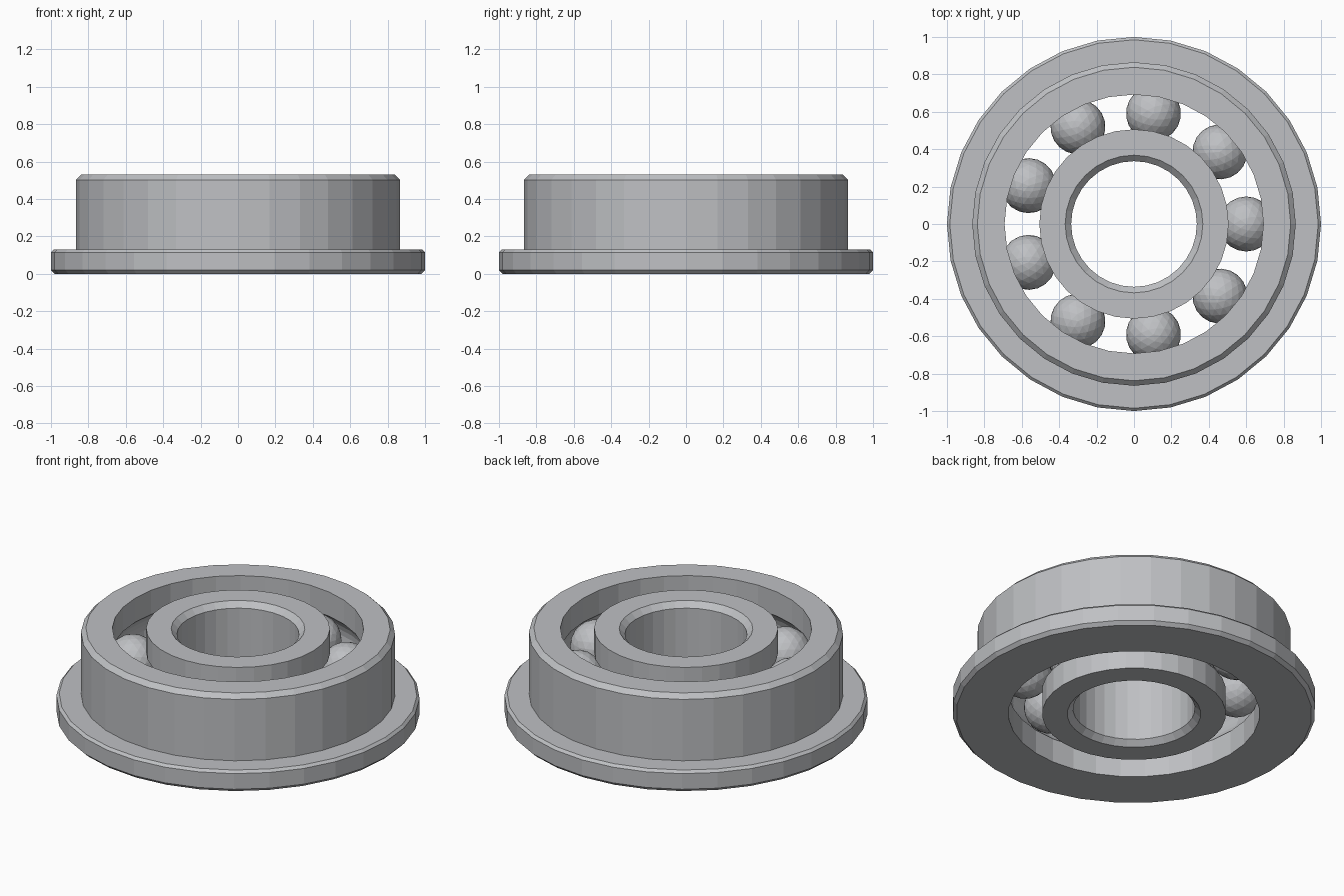
import bpy, bmesh
from math import sin, cos, pi, tau, asin

SIDES = 32
HEIGHT = 0.53
MID = HEIGHT / 2
PITCH = 0.6        # radius of the circle the balls sit on
BALL = 0.147
GROOVE = 0.15
COUNT = 9

cube = bpy.data.objects.get("Cube")
if cube:
    bpy.data.objects.remove(cube, do_unlink=True)

steel = bpy.data.materials.new("steel grey")
steel.use_nodes = True
colour = (0.52, 0.53, 0.55, 1)
steel.diffuse_color = colour
steel.node_tree.nodes["Principled BSDF"].inputs["Base Color"].default_value = colour


def add_object(name, bm):
    mesh = bpy.data.meshes.new(name)
    bm.to_mesh(mesh)
    bm.free()
    mesh.materials.append(steel)
    obj = bpy.data.objects.new(name, mesh)
    bpy.context.collection.objects.link(obj)
    return obj


def lathe(name, profile):
    """Revolve a closed (radius, z) profile around the z axis."""
    bm = bmesh.new()
    rings = []
    for i in range(SIDES):
        a = tau * i / SIDES
        rings.append([bm.verts.new((r * cos(a), r * sin(a), z)) for r, z in profile])
    n = len(profile)
    for i in range(SIDES):
        here, there = rings[i], rings[(i + 1) % SIDES]
        for j in range(n):
            k = (j + 1) % n
            bm.faces.new((here[j], there[j], there[k], here[k]))
    bmesh.ops.recalc_face_normals(bm, faces=bm.faces)
    return add_object(name, bm)


def groove(wall, side, steps=8):
    """Ball track cut into a wall, listed from low to high z."""
    half = asin(((GROOVE ** 2 - (wall - PITCH) ** 2) ** 0.5) / GROOVE)
    angles = [half * (2 * i / steps - 1) for i in range(steps + 1)]
    return [(PITCH + side * GROOVE * cos(a), MID + GROOVE * sin(a)) for a in angles]


# Flanged outer ring
outer_wall = 0.692
lathe("outer_ring", [
    (outer_wall, 0), (0.98, 0), (1.0, 0.02), (1.0, 0.115), (0.985, 0.13),
    (0.865, 0.13), (0.865, 0.503), (0.838, HEIGHT), (outer_wall, HEIGHT),
] + groove(outer_wall, 1)[::-1])

# Inner ring with chamfered bore
inner_wall = 0.506
lathe("inner_ring", [
    (inner_wall, HEIGHT), (0.368, HEIGHT), (0.336, HEIGHT - 0.032),
    (0.336, 0.032), (0.368, 0), (inner_wall, 0),
] + groove(inner_wall, -1))

# Balls
for i in range(COUNT):
    bm = bmesh.new()
    bmesh.ops.create_icosphere(bm, subdivisions=3, radius=BALL)
    ball = add_object(f"ball_{i + 1}", bm)
    a = tau * i / COUNT
    ball.location = (PITCH * cos(a), PITCH * sin(a), MID)
    ball.rotation_euler.z = a
